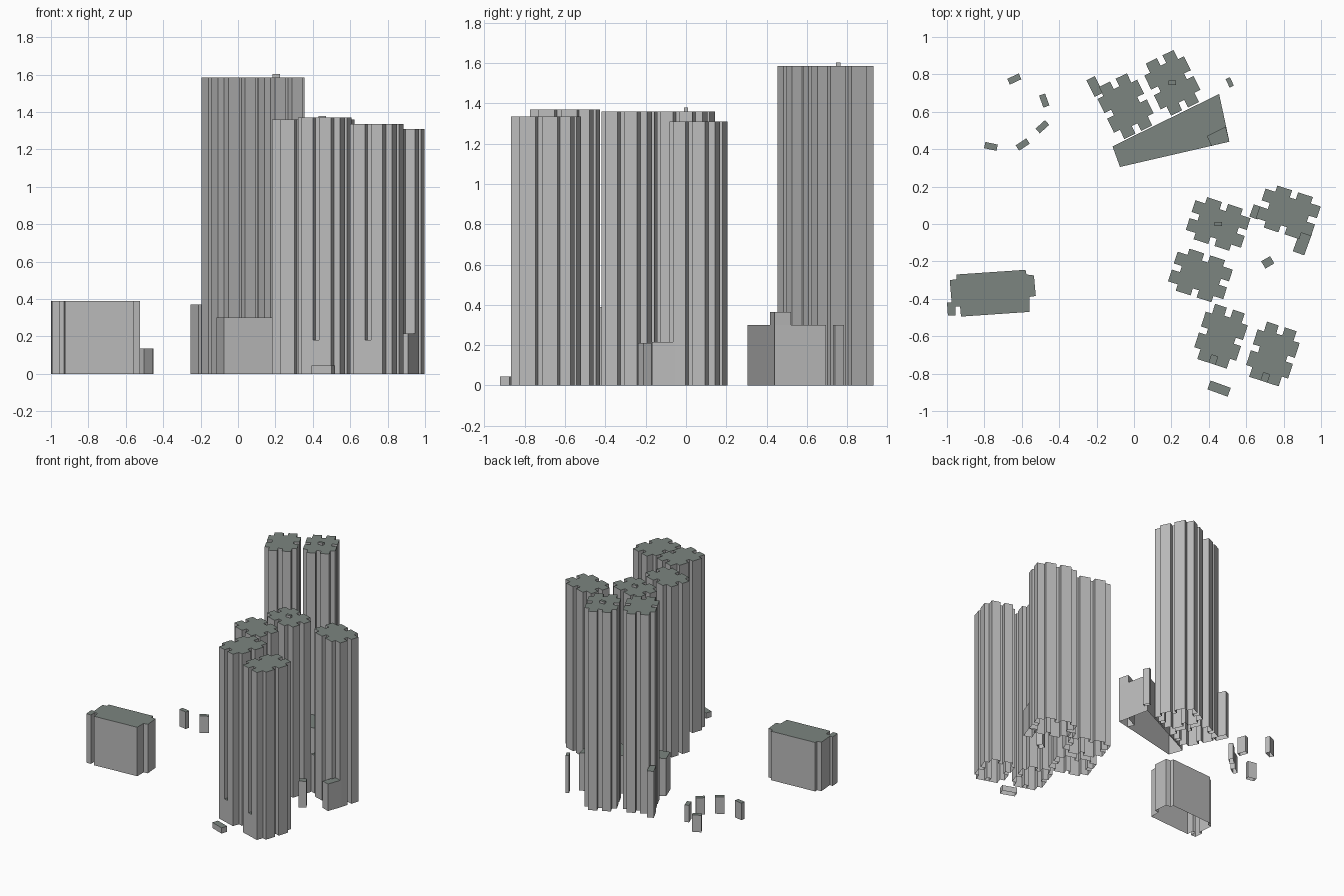
import bpy
import bmesh
from math import radians
from mathutils import Matrix, Vector

cube = bpy.data.objects.get("Cube")
if cube:
    bpy.data.objects.remove(cube, do_unlink=True)


def material(name, color):
    mat = bpy.data.materials.new(name)
    mat.use_nodes = True
    mat.diffuse_color = color
    mat.node_tree.nodes["Principled BSDF"].inputs["Base Color"].default_value = color
    return mat


WALL = material("wall grey", (0.5, 0.5, 0.5, 1))
ROOF = material("roof green grey", (0.2, 0.235, 0.215, 1))


def prism(name, outline, top, bottom=0.0, at=(0, 0), turn=0):
    """Extrude an outline into walls and a roof, open underneath."""
    bm = bmesh.new()
    place = Matrix.Translation((at[0], at[1], 0)) @ Matrix.Rotation(radians(turn), 4, "Z")
    low = [bm.verts.new(place @ Vector((x, y, bottom))) for x, y in outline]
    high = [bm.verts.new(place @ Vector((x, y, top))) for x, y in outline]
    for i in range(len(low)):
        j = (i + 1) % len(low)
        bm.faces.new((low[i], low[j], high[j], high[i]))
    bm.faces.new(high)
    bmesh.ops.recalc_face_normals(bm, faces=bm.faces)
    roof = max(bm.faces, key=lambda f: f.calc_center_median().z)
    if roof.normal.z < 0:
        bmesh.ops.reverse_faces(bm, faces=bm.faces)
    roof.material_index = 1
    mesh = bpy.data.meshes.new(name)
    bm.to_mesh(mesh)
    bm.free()
    mesh.materials.append(WALL)
    mesh.materials.append(ROOF)
    obj = bpy.data.objects.new(name, mesh)
    bpy.context.collection.objects.link(obj)
    return obj


def box(name, at, size, top, turn=0, bottom=0.0):
    w, d = size[0] / 2, size[1] / 2
    return prism(name, [(-w, -d), (w, -d), (w, d), (-w, d)], top, bottom, at, turn)


# Tower plan: one quarter mirrored, with a notch in each side and corner
NOTCH, SHORT, LONG = 0.017, 0.118, 0.155
quarter = [(SHORT - 0.04, 0), (SHORT - 0.04, NOTCH), (SHORT, NOTCH), (SHORT, 0.1), (0.083, 0.1),
           (0.083, LONG), (NOTCH, LONG), (NOTCH, LONG - 0.045)]
half = quarter + [(-x, y) for x, y in reversed(quarter)]
plan = half + [(x, -y) for x, y in reversed(half)]
plan = [p for i, p in enumerate(plan) if p != plan[i - 1] and p[1] != 0]

towers = {
    "back_tower_west": ((-0.045, 0.63), 26, 1.585),
    "back_tower_east": ((0.205, 0.755), 26, 1.585),
    "middle_tower": ((0.45, 0.0), 72, 1.36),
    "west_tower": ((0.355, -0.275), 72, 1.36),
    "east_tower": ((0.825, 0.0625), 72, 1.31),
    "front_tower_west": ((0.465, -0.6), -18, 1.37),
    "front_tower_east": ((0.7425, -0.695), -18, 1.335),
}
for name, (at, turn, top) in towers.items():
    prism(name, plan, top, 0, at, turn)
    # Rooftop plant rooms
    if name in ("back_tower_east", "middle_tower"):
        box(name + "_plant_room", at, (0.04, 0.022), top + 0.018, 0, top)
    # Low entrances filling the front notch
    if name.startswith("front"):
        offset = Matrix.Rotation(radians(turn), 2) @ Vector((0, 0.025 - LONG))
        box(name + "_entrance", (at[0] + offset.x, at[1] + offset.y),
            (2 * NOTCH, 0.05), 0.18, turn)

# Wedge shaped podium with a raised corner
prism("podium", [(-0.115, 0.415), (-0.075, 0.305), (0.51, 0.44), (0.455, 0.695)], 0.3)
prism("podium_corner", [(0.39, 0.47), (0.413, 0.418), (0.51, 0.44), (0.49, 0.52)], 0.365)

# Detached slab building with stepped corners
prism("slab_building", [
    (-0.95, -0.27), (-0.58, -0.245), (-0.575, -0.27), (-0.535, -0.275),
    (-0.525, -0.385), (-0.56, -0.39), (-0.56, -0.47), (-0.925, -0.495),
    (-0.93, -0.44), (-0.955, -0.44), (-0.955, -0.49), (-0.995, -0.49),
    (-1.0, -0.42), (-0.975, -0.42), (-0.985, -0.3), (-0.95, -0.295)], 0.39)

# Ring of small huts
huts = [(-0.64, 0.775, 25), (-0.48, 0.66, -70), (-0.49, 0.52, 42),
        (-0.595, 0.425, 33), (-0.765, 0.415, -12)]
for i, (x, y, turn) in enumerate(huts):
    box(f"hut_{i + 1}", (x, y), (0.068, 0.034), 0.135, turn)

# Annexes and outbuildings beside the towers
box("back_annex", (-0.21, 0.735), (0.05, 0.1), 0.37, 26)
box("back_kiosk", (0.512, 0.757), (0.05, 0.025), 0.3, -65)
box("east_annex", (0.9, -0.1), (0.065, 0.12), 0.215, -20)
box("east_link", (0.65, 0.065), (0.045, 0.07), 0.3, -20)
box("courtyard_kiosk", (0.715, -0.205), (0.055, 0.045), 0.21, 30)
box("front_shed", (0.455, -0.88), (0.115, 0.05), 0.045, -20)
